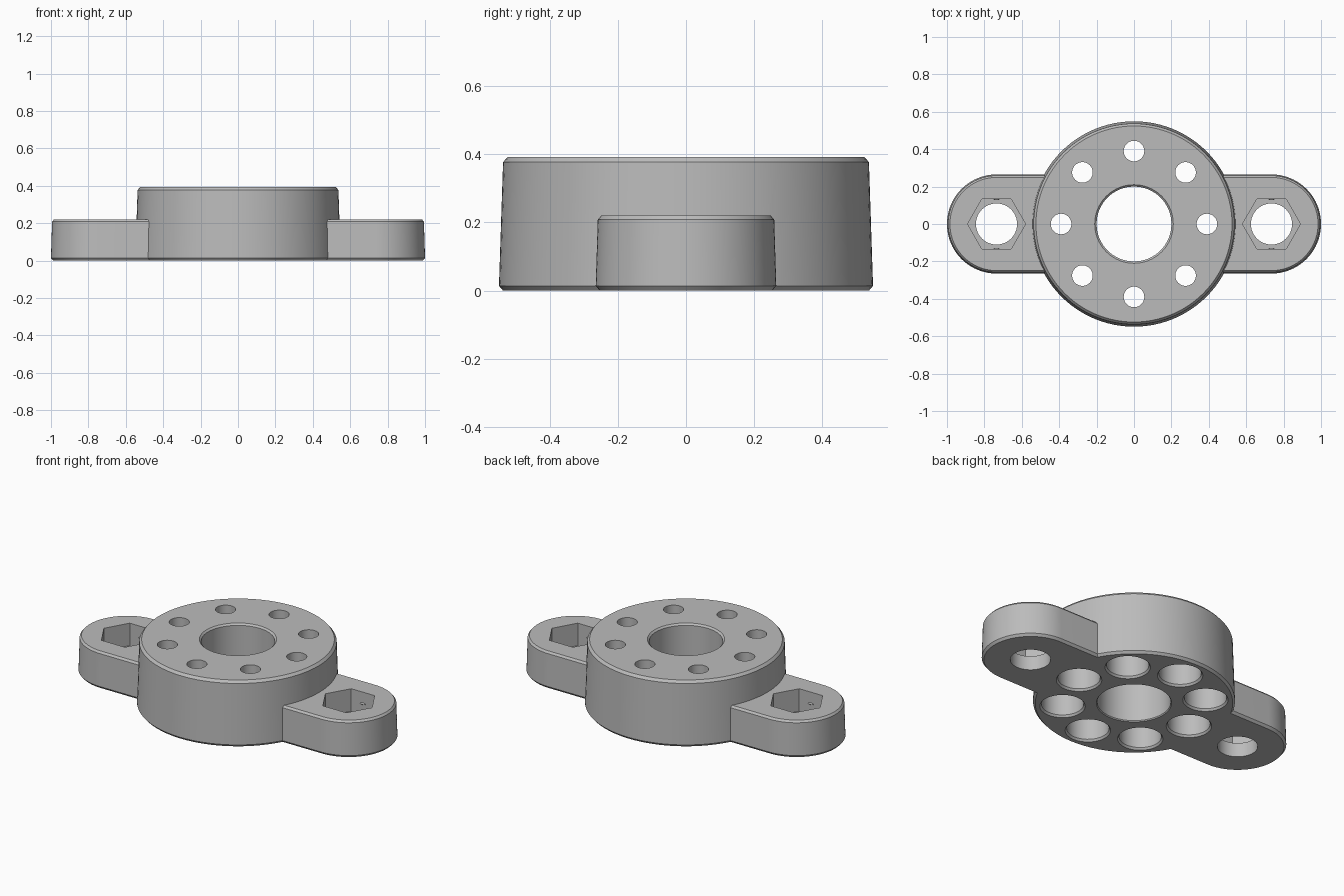
import bpy
import bmesh
from math import cos, sin, pi, tau

if "Cube" in bpy.data.objects:
    bpy.data.objects.remove(bpy.data.objects["Cube"])

grey = bpy.data.materials.new("plain grey")
grey.use_nodes = True
colour = (0.5, 0.5, 0.5, 1)
grey.diffuse_color = colour
grey.node_tree.nodes["Principled BSDF"].inputs["Base Color"].default_value = colour


def circle(r, sides=96):
    return [(r * cos(tau * i / sides), r * sin(tau * i / sides)) for i in range(sides)]


def capsule(r, reach, steps=48):
    """Outline of a bar with rounded ends centred at +reach and -reach."""
    half = [(reach + r * cos(a), r * sin(a))
            for a in (pi * i / steps - pi / 2 for i in range(steps + 1))]
    return half + [(-x, -y) for x, y in half]


def loft(name, outline, levels, x=0, y=0):
    """Solid skinned over (radius, height) levels of one outline."""
    bm = bmesh.new()
    rings = [[bm.verts.new((px + x, py + y, z)) for px, py in outline(r)]
             for r, z in levels]
    for low, high in zip(rings, rings[1:]):
        for i in range(len(low)):
            j = (i + 1) % len(low)
            bm.faces.new((low[i], low[j], high[j], high[i]))
    bm.faces.new(rings[0][::-1])
    bm.faces.new(rings[-1])
    bmesh.ops.recalc_face_normals(bm, faces=bm.faces)
    mesh = bpy.data.meshes.new(name)
    bm.to_mesh(mesh)
    bm.free()
    mesh.materials.append(grey)
    obj = bpy.data.objects.new(name, mesh)
    bpy.context.collection.objects.link(obj)
    return obj


def combine(target, tool, operation):
    """Apply a boolean and discard the tool."""
    mod = target.modifiers.new("boolean", 'BOOLEAN')
    mod.operation, mod.solver, mod.object = operation, 'EXACT', tool
    bpy.context.view_layer.objects.active = target
    bpy.ops.object.modifier_apply(modifier=mod.name)
    bpy.data.objects.remove(tool)


EAR = 0.735      # ear centre from the middle
TOP = 0.392      # hub height

# Drafted hub with bevelled rims, joined with the two ears
body = loft("flange_body", circle,
            [(0.537, 0), (0.549, 0.014), (0.537, TOP - 0.015), (0.524, TOP)])
ears = loft("ears", lambda r: capsule(r, EAR),
            [(0.253, 0), (0.265, 0.014), (0.259, 0.208), (0.249, 0.22)])
combine(body, ears, 'UNION')

# Central bore with a bevelled mouth at each end
combine(body, loft("bore", circle,
                   [(0.212, -0.01), (0.2, 0.006), (0.2, TOP - 0.01), (0.215, TOP + 0.005)]),
        'DIFFERENCE')

# Ring of eight pin holes, counterbored from below
for k in range(8):
    a = tau * k / 8
    pin = loft("pin_hole", lambda r: circle(r, 48),
               [(0.131, -0.01), (0.115, 0.012), (0.115, 0.3), (0.055, 0.3), (0.055, 0.5)],
               0.39 * cos(a), 0.39 * sin(a))
    combine(body, pin, 'DIFFERENCE')

# Bolt holes with hexagonal nut pockets
for side in (-1, 1):
    combine(body, loft("bolt_hole", lambda r: circle(r, 48),
                       [(0.11, -0.1), (0.11, 0.18)], side * EAR), 'DIFFERENCE')
    combine(body, loft("nut_pocket", lambda r: circle(r, 6),
                       [(0.155, 0.085), (0.155, 0.3)], side * EAR), 'DIFFERENCE')

bpy.ops.object.select_all(action='DESELECT')
body.select_set(True)
bpy.context.view_layer.objects.active = body
bpy.ops.object.shade_smooth_by_angle(angle=pi / 9)

# Small retaining nibs on the flat pocket walls
for side, ear in ((-1, "right"), (1, "left")):
    for wall, place in ((-1, "front"), (1, "back")):
        bpy.ops.mesh.primitive_uv_sphere_add(
            segments=16, ring_count=8, radius=1,
            location=(side * EAR, wall * 0.134, 0.15), scale=(0.018, 0.006, 0.006))
        nib = bpy.context.object
        nib.name = f"{ear}_nut_nib_{place}"
        nib.data.materials.append(grey)
        bpy.ops.object.shade_smooth()
